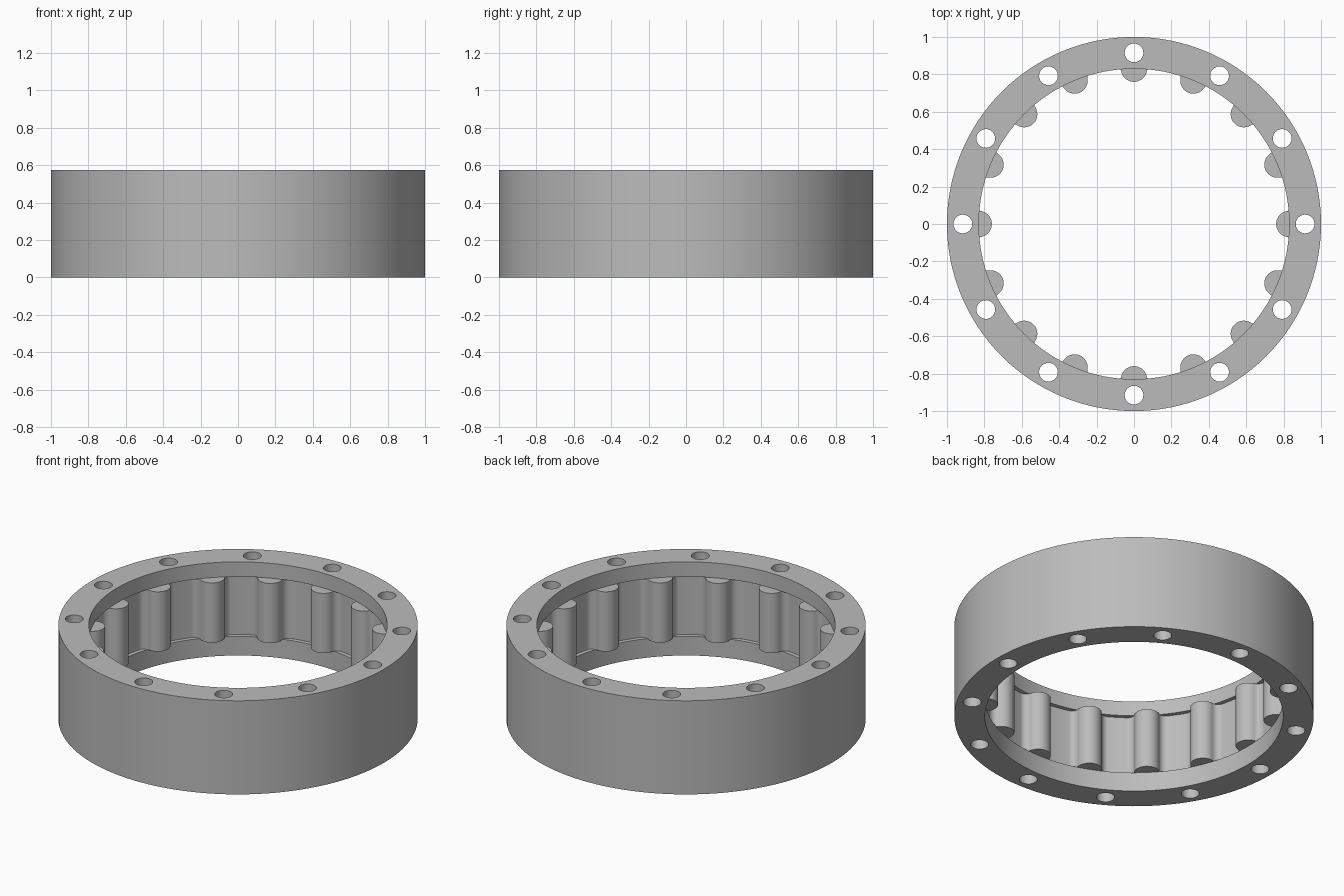
import bpy, bmesh
from math import pi, cos, sin, acos, atan2
from mathutils import Vector, Matrix

HEIGHT = 0.575
OUTER, BORE, WALL = 1.0, 0.83, 0.855
LOW, HIGH = 0.117, 0.484          # groove floor and ceiling
PIN, FILLET = 0.07, 0.04
PIN_COUNT, BOLT_COUNT = 16, 12

if "Cube" in bpy.data.objects:
    bpy.data.objects.remove(bpy.data.objects["Cube"])

steel = bpy.data.materials.new("grey_steel")
steel.use_nodes = True
grey = (0.5, 0.5, 0.5, 1)
steel.diffuse_color = grey
steel.node_tree.nodes["Principled BSDF"].inputs["Base Color"].default_value = grey


def finish(bm, name):
    bmesh.ops.recalc_face_normals(bm, faces=bm.faces)
    mesh = bpy.data.meshes.new(name)
    bm.to_mesh(mesh)
    bm.free()
    mesh.materials.append(steel)
    obj = bpy.data.objects.new(name, mesh)
    bpy.context.collection.objects.link(obj)
    return obj


def activate(obj):
    bpy.ops.object.select_all(action='DESELECT')
    obj.select_set(True)
    bpy.context.view_layer.objects.active = obj


# Housing ring: cross-section with an inner groove, revolved
section = [(OUTER, 0), (OUTER, HEIGHT), (BORE, HEIGHT), (BORE, HIGH),
           (WALL, HIGH), (WALL, LOW), (BORE, LOW), (BORE, 0)]
bm = bmesh.new()
steps = 128
rings = [[bm.verts.new((r * cos(2 * pi * i / steps), r * sin(2 * pi * i / steps), z))
          for r, z in section] for i in range(steps)]
for i, ring in enumerate(rings):
    after = rings[(i + 1) % steps]
    for j in range(len(section)):
        k = (j + 1) % len(section)
        bm.faces.new((ring[j], after[j], after[k], ring[k]))
housing = finish(bm, "housing_ring")

# Bolt holes through the rim
bm = bmesh.new()
for i in range(BOLT_COUNT):
    place = Matrix.Rotation(2 * pi * i / BOLT_COUNT, 4, 'Z') @ \
        Matrix.Translation((0.915, 0, HEIGHT / 2))
    bmesh.ops.create_cone(bm, cap_ends=True, segments=32, radius1=0.05,
                          radius2=0.05, depth=1, matrix=place)
cutter = finish(bm, "bolt_hole_cutter")
cutter.hide_render = True
activate(housing)
cut = housing.modifiers.new("bolt_holes", 'BOOLEAN')
cut.operation = 'DIFFERENCE'
cut.solver = 'EXACT'
cut.object = cutter
bpy.ops.object.modifier_apply(modifier=cut.name)
bpy.data.objects.remove(cutter)

# Half of a pin outline: nose arc, then a fillet blending into the groove wall
reach = WALL - FILLET
turn = acos((reach ** 2 + BORE ** 2 - (PIN + FILLET) ** 2) / (2 * reach * BORE))
centre = Vector((reach * cos(turn), reach * sin(turn)))
pin_centre = Vector((BORE, 0))
toward = centre - pin_centre
nose_end = atan2(toward.y, toward.x)
half = []
for i in range(13):
    a = pi + (nose_end - pi) * i / 12
    half.append(pin_centre + PIN * Vector((cos(a), sin(a))))
start = nose_end - pi
for i in range(1, 9):
    a = start + (turn - start) * i / 8
    half.append(centre + FILLET * Vector((cos(a), sin(a))))
back = WALL + 0.006
half.append(Vector((back * cos(turn), back * sin(turn))))
outline = half + [Vector((p.x, -p.y)) for p in reversed(half[1:])]

# Pins standing around the groove
bm = bmesh.new()
for i in range(PIN_COUNT):
    spin = Matrix.Rotation(2 * pi * i / PIN_COUNT, 4, 'Z')
    base = bm.faces.new([bm.verts.new(spin @ Vector((p.x, p.y, LOW))) for p in outline])
    top = bmesh.ops.extrude_face_region(bm, geom=[base])["geom"]
    bmesh.ops.translate(bm, vec=(0, 0, HIGH - LOW),
                        verts=[v for v in top if isinstance(v, bmesh.types.BMVert)])
pins = finish(bm, "inner_pins")

for obj in (housing, pins):
    activate(obj)
    bpy.ops.object.shade_smooth_by_angle(angle=pi / 6)
